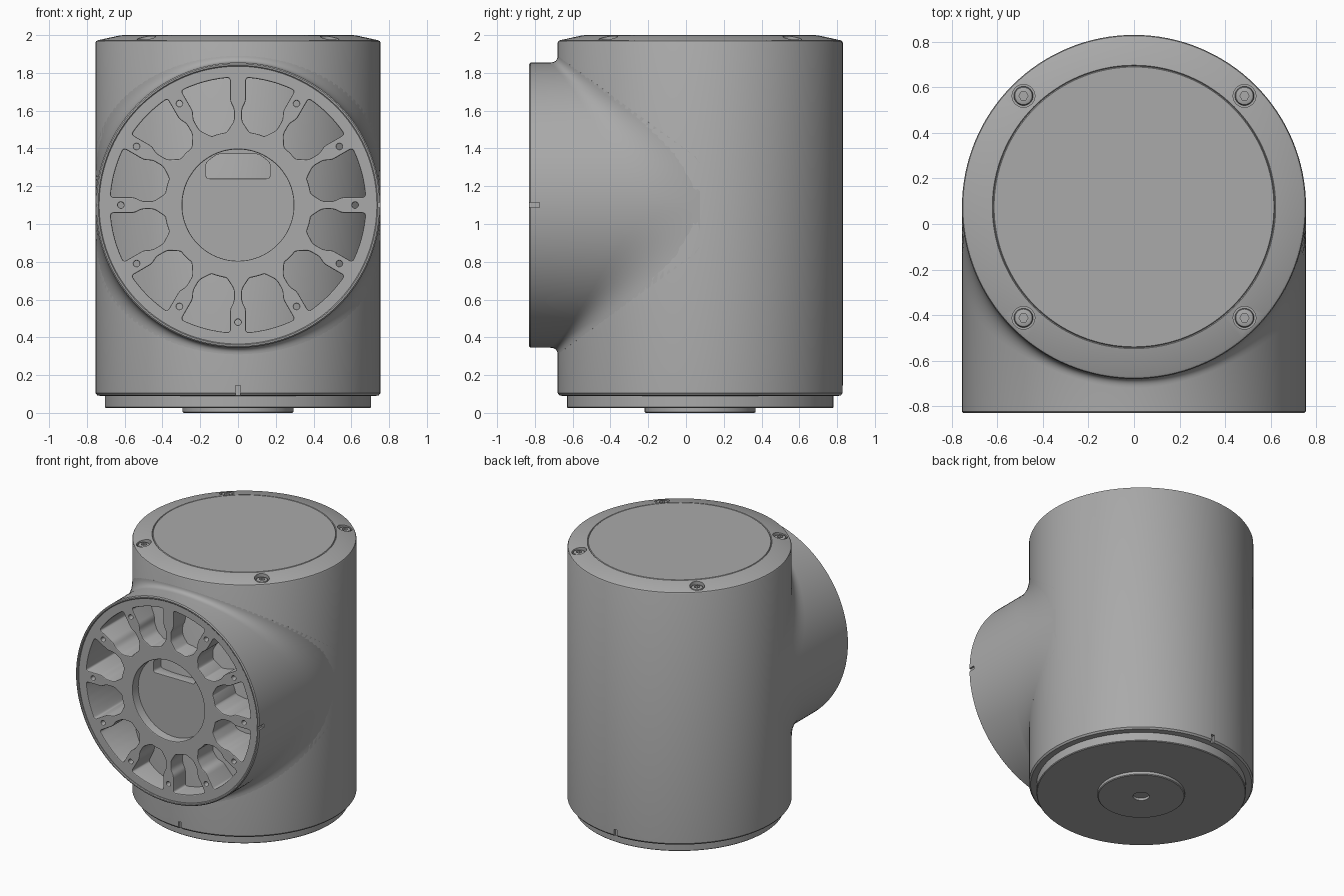
import bpy, bmesh
from math import sin, cos, pi, radians
from mathutils import Vector, Matrix

if "Cube" in bpy.data.objects:
    bpy.data.objects.remove(bpy.data.objects["Cube"], do_unlink=True)

R = 0.755        # radius of both cylinders
CY = 0.075       # y of the upright axis
CZ = 1.1         # z of the front axis
TAU = 2 * pi

grey = bpy.data.materials.new("metal_grey")
grey.use_nodes = True
grey.diffuse_color = (0.4, 0.4, 0.4, 1)
grey.node_tree.nodes["Principled BSDF"].inputs["Base Color"].default_value = (0.4, 0.4, 0.4, 1)


def activate(ob):
    bpy.ops.object.select_all(action='DESELECT')
    ob.select_set(True)
    bpy.context.view_layer.objects.active = ob


def smooth(ob):
    activate(ob)
    bpy.ops.object.shade_smooth_by_angle(angle=radians(30))


def loft(name, rings, loop=False):
    """Skin closed rings of points; cap the ends unless the rings form a loop."""
    bm = bmesh.new()
    vs = [[bm.verts.new(p) for p in ring] for ring in rings]
    n = len(vs[0])
    pairs = list(zip(vs, vs[1:])) + ([(vs[-1], vs[0])] if loop else [])
    for a, b in pairs:
        for i in range(n):
            j = (i + 1) % n
            bm.faces.new((a[i], a[j], b[j], b[i]))
    if not loop:
        bm.faces.new(vs[0])
        bm.faces.new(vs[-1])
    bmesh.ops.recalc_face_normals(bm, faces=bm.faces)
    me = bpy.data.meshes.new(name)
    bm.to_mesh(me)
    bm.free()
    me.materials.append(grey)
    ob = bpy.data.objects.new(name, me)
    bpy.context.collection.objects.link(ob)
    return ob


def lathe(name, profile, x=0, y=CY, segs=32):
    return loft(name, [[Vector((x + r * cos(TAU * i / segs), y + r * sin(TAU * i / segs), z))
                        for i in range(segs)] for r, z in profile])


def box(name, centre, size):
    cx, cy, cz = (s / 2 for s in size)
    square = [(-cx, -cy), (cx, -cy), (cx, cy), (-cx, cy)]
    return loft(name, [[Vector(centre) + Vector((a, b, h)) for a, b in square] for h in (-cz, cz)])


def cut(ob, cutter):
    cutter.hide_render = True
    mod = ob.modifiers.new("cut", 'BOOLEAN')
    mod.operation, mod.object, mod.solver = 'DIFFERENCE', cutter, 'EXACT'
    activate(ob)
    bpy.ops.object.modifier_apply(modifier="cut")
    bpy.data.objects.remove(cutter, do_unlink=True)


def rounded(points, t=0.018, steps=4):
    """Round every corner of a closed 2D outline."""
    out = []
    for i, p in enumerate(points):
        a, b = points[i - 1] - p, points[(i + 1) % len(points)] - p
        a = p + a.normalized() * min(t, a.length * 0.45)
        b = p + b.normalized() * min(t, b.length * 0.45)
        for k in range(steps + 1):
            u = k / steps
            out.append(a * (1 - u) ** 2 + p * 2 * u * (1 - u) + b * u * u)
    return out


def circle(r, x=0, y=0, n=96):
    return [Vector((x + r * cos(TAU * i / n), y + r * sin(TAU * i / n))) for i in range(n)]


def plate(name, outlines, front, back, bevel=0.006):
    """Flat plate with holes facing the front, centred on the front axis."""
    cu = bpy.data.curves.new(name, 'CURVE')
    cu.dimensions, cu.fill_mode = '2D', 'BOTH'
    cu.extrude = (back - front) / 2 - bevel
    cu.bevel_depth, cu.bevel_resolution, cu.offset = bevel, 1, -bevel
    for pts in outlines:
        sp = cu.splines.new('POLY')
        sp.points.add(len(pts) - 1)
        for q, p in zip(sp.points, pts):
            q.co = (p.x, p.y, 0, 1)
        sp.use_cyclic_u = True
    cu.materials.append(grey)
    ob = bpy.data.objects.new(name, cu)
    ob.location = (0, (front + back) / 2, CZ)
    ob.rotation_euler = (pi / 2, 0, 0)
    bpy.context.collection.objects.link(ob)
    activate(ob)
    bpy.ops.object.convert(target='MESH')
    smooth(bpy.context.object)


# Upright body with a sloped top edge and a fine groove round the lid
body = lathe("body", [(0.73, 0.09), (0.745, 0.093), (R, 0.105), (R, 1.96), (0.751, 1.968),
                      (0.742, 1.973), (0.622, 1.999), (0.618, 1.994), (0.614, 2.0)], segs=128)
for side in (-1, 1):
    cut(body, box("body_notch", (0, CY + side * R, 0.11), (0.026, 0.04, 0.07)))

# Four countersunk socket screws on the sloped edge
for sx in (-1, 1):
    for sy in (-1, 1):
        x, y = sx * 0.485, CY + sy * 0.487
        cut(body, lathe("screw_recess", [(0.05, 1.95), (0.05, 2.1)], x, y))
        screw = lathe("screw", [(0.042, 1.94), (0.042, 1.968), (0.038, 1.975), (0.03, 1.978)], x, y)
        cut(screw, lathe("screw_socket", [(0.02, 1.955), (0.02, 2.1)], x, y, 6))
        smooth(screw)
smooth(body)

# Base plate and hub underneath
smooth(lathe("base_plate", [(0.70, 0.025), (0.705, 0.03), (0.705, 0.12)], segs=128))
hub = lathe("base_hub", [(0.288, 0), (0.294, 0.005), (0.294, 0.05)], segs=96)
cut(hub, lathe("hub_hole", [(0.055, -0.05), (0.055, 0.018)]))
smooth(hub)


# Front housing: round tube that blends into the body
def housing_section(th):
    c, s = abs(cos(th)), abs(sin(th))
    up, side = (1 if cos(th) >= 0 else -1), (1 if sin(th) >= 0 else -1)

    def ring_point(r, y):
        return Vector((r * sin(th), y, CZ + r * cos(th)))
    meet = ring_point(R, CY - R * c)
    start = ring_point(R, meet.y - 0.04 - 0.2 * s ** 4)
    # landing point on the upright cylinder
    quarter = abs((th + pi / 2) % pi - pi / 2)
    phi = min(pi / 2, quarter * 1.1)
    y = CY - R * cos(phi)
    z = min(0.75 + 0.04 * c - 0.683 * (y + 0.68), 2.2 * R * c)
    end = Vector((side * R * sin(phi), y, CZ + up * z))
    pts = [ring_point(r, yy) for r, yy in
           ((0.735, 0), (0.735, -0.825), (0.74, -0.83), (0.748, -0.83), (R, -0.823))]
    for k in range(9):
        u = k / 8
        pts.append(start * (1 - u) ** 2 + meet * 2 * u * (1 - u) + end * u * u)
    pts.append(ring_point(0.738, 0.01))
    return pts


N = 144
sections = [housing_section(TAU * i / N) for i in range(N)]
housing = loft("front_housing", sections, loop=True)
cut(housing, box("housing_notch", (R, -0.81, CZ), (0.028, 0.07, 0.026)))
smooth(housing)

# Spoked front grille: twelve pockets, a bore and small screw holes
spoke_edge = [(0.675, 0.042), (0.55, 0.042), (0.51, 0.021), (0.445, 0.021), (0.385, 0.06)]
near = [Vector(p) for p in spoke_edge]
sector = pi / 6
flip = Matrix.Rotation(sector, 2) @ Matrix(((1, 0), (0, -1)))
far = [flip @ p for p in near]


def arc(r, a, b, n=5):
    return [Vector((r * cos(a + (b - a) * k / n), r * sin(a + (b - a) * k / n))) for k in range(1, n)]


pocket = rounded(near + arc(0.39, 0.155, sector - 0.155) + far[::-1]
                 + arc(0.676, sector - 0.06, 0.06))
outlines = [circle(0.742), circle(0.295)]
for i in range(12):
    turn = Matrix.Rotation(sector * i, 2)
    outlines.append([turn @ p for p in pocket])
    if i != 3:
        hole = turn @ Vector((0.62, 0))
        outlines.append(circle(0.016, hole.x, hole.y, 16))
plate("front_grille", outlines, -0.818, -0.24)

# Bore floor with a rounded slot at its top
slot = [Vector(p) for p in ((-0.17, 0.14), (0.17, 0.14), (0.17, 0.285), (-0.17, 0.285))]
slot[2:] = [Vector((0.17, 0.225)), Vector((0.11, 0.27)), Vector((-0.11, 0.27)), Vector((-0.17, 0.225))]
plate("bore_floor", [circle(0.31), rounded(slot, 0.02)], -0.75, -0.66, 0.002)
